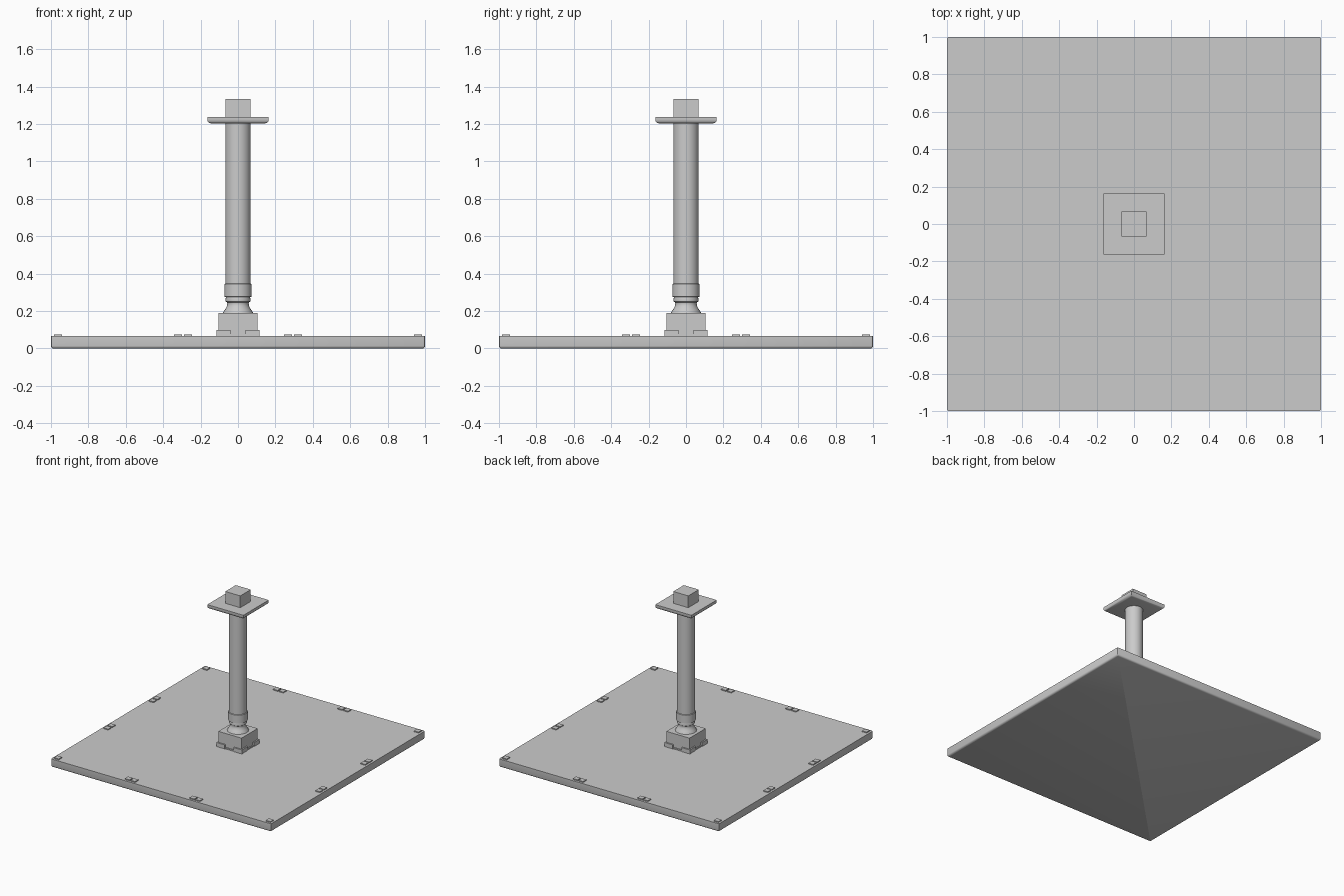
import bpy, bmesh, math

if "Cube" in bpy.data.objects:
    bpy.data.objects.remove(bpy.data.objects["Cube"])


def finish(name, bm, smooth=False):
    bmesh.ops.recalc_face_normals(bm, faces=bm.faces)
    mesh = bpy.data.meshes.new(name)
    bm.to_mesh(mesh)
    bm.free()
    obj = bpy.data.objects.new(name, mesh)
    bpy.context.collection.objects.link(obj)
    if smooth:
        bpy.ops.object.select_all(action='DESELECT')
        obj.select_set(True)
        bpy.context.view_layer.objects.active = obj
        bpy.ops.object.shade_smooth_by_angle(angle=math.radians(35))
    return obj


def box(name, x0, x1, y0, y1, z0, z1, bottom=0, corner=0):
    """Box with optional rounded bottom rim and upright corners."""
    bm = bmesh.new()
    bmesh.ops.create_cube(bm, size=1)
    for v in bm.verts:
        v.co = ((x0, x1)[v.co.x > 0], (y0, y1)[v.co.y > 0], (z0, z1)[v.co.z > 0])
    if corner:
        edges = [e for e in bm.edges if abs(e.verts[0].co.z - e.verts[1].co.z) > 1e-5]
        bmesh.ops.bevel(bm, geom=edges, offset=corner, segments=2, profile=0.5, affect='EDGES')
    if bottom:
        edges = [e for e in bm.edges if all(v.co.z < z0 + 1e-5 for v in e.verts)]
        bmesh.ops.bevel(bm, geom=edges, offset=bottom, segments=3, profile=0.5, affect='EDGES')
    return finish(name, bm, bool(bottom))


def block(name, h, z0, z1, **kw):
    return box(name, -h, h, -h, h, z0, z1, **kw)


def lathe(name, profile, n=32):
    bm = bmesh.new()
    rings = [[bm.verts.new((r * math.cos(2 * math.pi * i / n), r * math.sin(2 * math.pi * i / n), z))
              for i in range(n)] for r, z in profile]
    for a, b in zip(rings, rings[1:]):
        for i in range(n):
            j = (i + 1) % n
            bm.faces.new((a[i], a[j], b[j], b[i]))
    bm.faces.new(rings[0][::-1])
    bm.faces.new(rings[-1])
    return finish(name, bm, True)


# Floor slab
block("floor_slab", 1.0, 0, 0.067, bottom=0.014, corner=0.01)

# Small raised pads: corners, and pairs along each side
s = 0.021
spots = {(sx * 0.962, sy * 0.962) for sx in (-1, 1) for sy in (-1, 1)}
for side in (-1, 1):
    for t in (-0.32, -0.268, 0.268, 0.32):
        spots |= {(side * 0.962, t), (t, side * 0.962)}
for x, y in sorted(spots):
    box("edge_pad", x - s, x + s, y - s, y + s, 0.06, 0.075)

# Pedestal with four corner feet
block("pedestal_plate", 0.112, 0.06, 0.077)
block("pedestal_block", 0.105, 0.06, 0.19)
for sx in (-1, 1):
    for sy in (-1, 1):
        xs = sorted((sx * 0.04, sx * 0.116))
        ys = sorted((sy * 0.04, sy * 0.116))
        box("pedestal_foot", *xs, *ys, 0.06, 0.1)

# Turned column with flared neck and collar
lathe("column", [(0.082, 0.185), (0.08, 0.192), (0.068, 0.21), (0.059, 0.228), (0.057, 0.24),
                 (0.059, 0.247), (0.066, 0.252), (0.067, 0.262), (0.064, 0.275), (0.073, 0.277),
                 (0.073, 0.344), (0.068, 0.347), (0.068, 1.21)])

# Capital plate and top block
block("capital_plate", 0.164, 1.203, 1.238, bottom=0.02)
block("top_block", 0.068, 1.23, 1.335)
